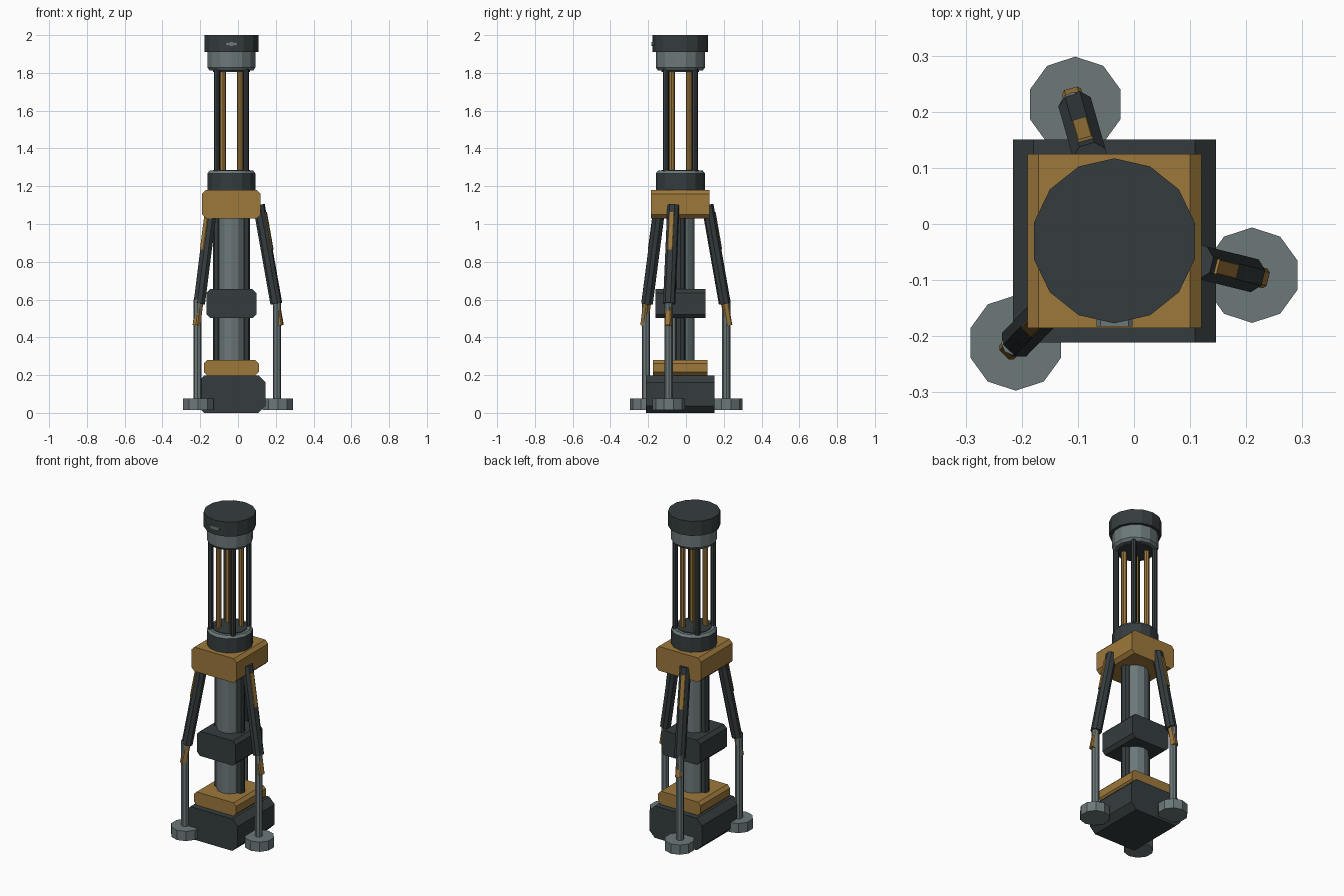
import bpy, bmesh
from math import radians, pi, cos, sin
from mathutils import Vector, Matrix

if "Cube" in bpy.data.objects:
    bpy.data.objects.remove(bpy.data.objects["Cube"], do_unlink=True)


def material(name, rgb):
    m = bpy.data.materials.new(name)
    m.use_nodes = True
    m.diffuse_color = (*rgb, 1)
    m.node_tree.nodes["Principled BSDF"].inputs["Base Color"].default_value = (*rgb, 1)
    return m


DARK = material("dark slate", (0.036, 0.046, 0.049))
ORANGE = material("ochre", (0.34, 0.19, 0.045))
GREY = material("steel grey", (0.15, 0.188, 0.195))

AXIS = Vector((-0.035, -0.03, 0))      # centre line of the mast
HOME = Matrix.Translation(AXIS)


def finish(name, bm, mat, matrix):
    bmesh.ops.recalc_face_normals(bm, faces=bm.faces)
    mesh = bpy.data.meshes.new(name)
    bm.transform(matrix)
    bm.to_mesh(mesh)
    bm.free()
    mesh.materials.append(mat)
    ob = bpy.data.objects.new(name, mesh)
    bpy.context.collection.objects.link(ob)
    return ob


def loft(name, rings, mat, matrix=HOME):
    """Skin a list of equal rings of points and cap both ends."""
    bm = bmesh.new()
    rows = [[bm.verts.new(p) for p in ring] for ring in rings]
    n = len(rows[0])
    for a, b in zip(rows, rows[1:]):
        for i in range(n):
            j = (i + 1) % n
            bm.faces.new((a[i], a[j], b[j], b[i]))
    bm.faces.new(rows[0][::-1])
    bm.faces.new(rows[-1])
    return finish(name, bm, mat, matrix)


def turned(name, profile, mat, x=0, y=0, sides=14, matrix=HOME):
    """Stack of (radius, z) rings, with a corner pointing along y."""
    angles = [pi / 2 + 2 * pi * i / sides for i in range(sides)]
    rings = [[(x + r * cos(a), y + r * sin(a), z) for a in angles] for r, z in profile]
    return loft(name, rings, mat, matrix)


def octagon(w, h, c):
    return [(w - c, -h), (w, c - h), (w, h - c), (w - c, h),
            (c - w, h), (-w, h - c), (-w, c - h), (c - w, -h)]


def block(name, half, z0, z1, c, mat):
    """Square block with the four edges along y chamfered."""
    mid, h = (z0 + z1) / 2, (z1 - z0) / 2
    rings = [[(px, y, mid + pz) for px, pz in octagon(half, h, c)] for y in (-half, half)]
    return loft(name, rings, mat)


def bar(name, a, b, w, h, c, mat, matrix):
    """Chamfered bar from a to b, width w along y and depth h across it."""
    a, b = Vector(a), Vector(b)
    u = Vector((0, 1, 0))
    v = (b - a).normalized().cross(u)
    section = octagon(w / 2, h / 2, c)
    return loft(name, [[p + u * s + v * t for s, t in section] for p in (a, b)], mat, matrix)


# Base, column and blocks
block("base_block", 0.181, 0, 0.198, 0.037, DARK)
block("base_plate", 0.145, 0.198, 0.28, 0.018, ORANGE)
turned("column", [(0.074, 0.27), (0.074, 1.04)], GREY, sides=12)
block("middle_block", 0.132, 0.502, 0.655, 0.02, DARK)
block("upper_block", 0.155, 1.03, 1.18, 0.02, ORANGE)
for side, s in (("left", 1), ("right", -1)):
    turned(side + "_column_tube", [(0.028, 0.27), (0.028, 1.04)], DARK, x=s * 0.07, sides=8)

# Open cage
turned("lower_collar", [(0.13, 1.17), (0.13, 1.268)], DARK)
turned("lower_collar_lip", [(0.13, 1.268), (0.118, 1.283)], GREY)
turned("cage_floor", [(0.1, 1.275), (0.1, 1.287)], DARK)
for sx, lr in ((1, "left"), (-1, "right")):
    for sy, fb in ((-1, "front"), (1, "back")):
        tag = fb + "_" + lr
        turned(tag + "_cage_rod", [(0.016, 1.28), (0.016, 1.82)], DARK,
               sx * 0.077, sy * 0.077, 8)
        turned(tag + "_inner_rod", [(0.016, 1.28), (0.016, 1.82)], ORANGE,
               sx * 0.0455, sy * 0.0455, 8)

# Head and cap
turned("head_ring", [(0.118, 1.812), (0.13, 1.828), (0.13, 1.912)], GREY)
turned("head_floor", [(0.1, 1.805), (0.1, 1.815)], DARK)
turned("top_cap", [(0.147, 1.91), (0.147, 2.0)], DARK)
loft("cap_plate", [[(px, y, 1.953 + pz) for px, pz in octagon(0.032, 0.011, 0.007)]
                   for y in (-0.153, -0.135)], GREY)

# Three splayed legs, modelled along +x and turned into place
TOP, LOW = Vector((0.15, 0, 1.1)), Vector((0.245, 0, 0.578))
REACH = 0.253
for tag, angle in (("left", -14), ("back", 106), ("right", 226)):
    turn = HOME @ Matrix.Rotation(radians(angle), 4, 'Z')
    bar(tag + "_leg_strut", TOP, LOW, 0.06, 0.058, 0.016, DARK, turn)
    bar(tag + "_leg_core", TOP.lerp(LOW, 0.8), TOP.lerp(LOW, 1.22),
        0.036, 0.034, 0.006, ORANGE, turn)
    out = Vector((0.029, 0, 0.005))
    bar(tag + "_leg_strip", TOP.lerp(LOW, 0.08) + out, TOP.lerp(LOW, 0.46) + out,
        0.028, 0.009, 0.002, ORANGE, turn)
    foot = turn @ Vector((REACH, 0, 0))
    still = Matrix.Identity(4)
    turned(tag + "_leg_rod", [(0.022, 0.07), (0.022, 0.6)], GREY,
           foot.x - 0.004, foot.y, 8, still)
    turned(tag + "_foot", [(0.085, 0.015), (0.085, 0.075)], GREY,
           foot.x, foot.y, 10, still)
